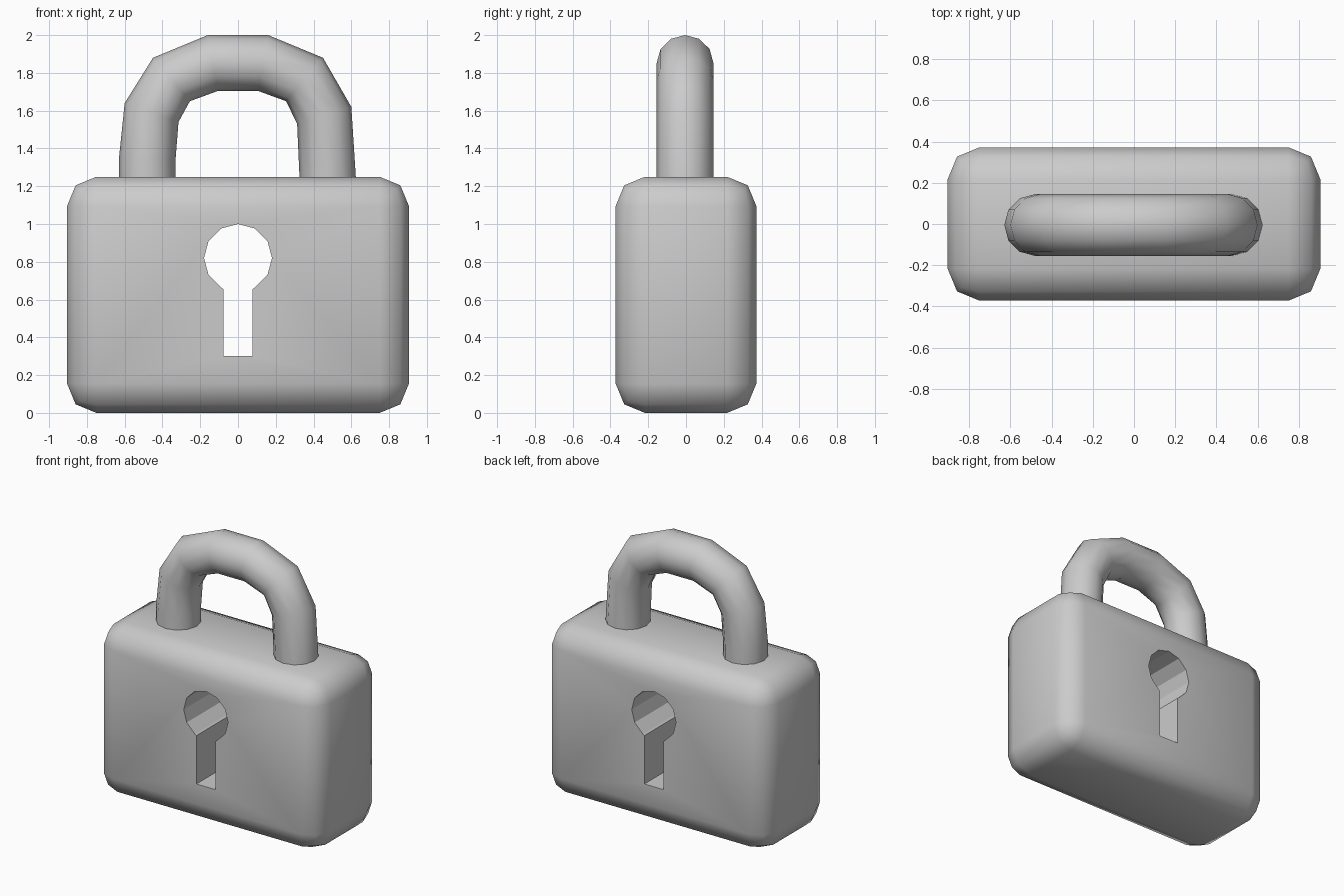
import bpy, bmesh
from math import sin, cos, pi, radians

if "Cube" in bpy.data.objects:
    bpy.data.objects.remove(bpy.data.objects["Cube"])


def make_object(name, bm):
    bmesh.ops.recalc_face_normals(bm, faces=bm.faces)
    mesh = bpy.data.meshes.new(name)
    bm.to_mesh(mesh)
    bm.free()
    ob = bpy.data.objects.new(name, mesh)
    bpy.context.collection.objects.link(ob)
    return ob


def activate(ob):
    bpy.ops.object.select_all(action='DESELECT')
    ob.select_set(True)
    bpy.context.view_layer.objects.active = ob


# Body: box with a two-segment rounded edge
bm = bmesh.new()
bmesh.ops.create_cube(bm, size=1)
for v in bm.verts:
    v.co = (v.co.x * 1.81, v.co.y * 0.745, (v.co.z + 0.5) * 1.25)
bmesh.ops.bevel(bm, geom=bm.edges[:], offset=0.155, segments=2,
                profile=0.5, affect='EDGES')
body = make_object("lock_body", bm)

# Keyhole cutter: twelve-sided circle joined to a straight slot
profile = [(0.18 * cos(radians(a)), 0.82 + 0.18 * sin(radians(a)))
           for a in range(-60, 241, 30)]
profile += [(-0.077, 0.655), (-0.077, 0.30), (0.077, 0.30), (0.077, 0.655)]
bm = bmesh.new()
face = bm.faces.new([bm.verts.new((x, -1, z)) for x, z in profile])
ext = bmesh.ops.extrude_face_region(bm, geom=[face])
bmesh.ops.translate(bm, vec=(0, 2, 0),
                    verts=[g for g in ext["geom"] if isinstance(g, bmesh.types.BMVert)])
cutter = make_object("keyhole_cutter", bm)
cutter.hide_render = True

# Cut the keyhole right through the body
mod = body.modifiers.new("keyhole", 'BOOLEAN')
mod.operation = 'DIFFERENCE'
mod.solver = 'EXACT'
mod.object = cutter
activate(body)
bpy.ops.object.modifier_apply(modifier=mod.name)
bpy.data.objects.remove(cutter, do_unlink=True)
bpy.ops.object.shade_smooth_by_angle(angle=radians(50))

# Keyhole walls stay faceted
for p in body.data.polygons:
    if abs(p.center.x) < 0.2 and 0.25 < p.center.z < 1.02 and abs(p.normal.y) < 0.1:
        p.use_smooth = False

# Shackle: twelve-sided rings spanning outer and inner arch outlines
outer = [(-0.63, 1.15), (-0.63, 1.35), (-0.60, 1.64), (-0.45, 1.88), (-0.16, 2.0),
         (0.16, 2.0), (0.45, 1.88), (0.60, 1.62), (0.63, 1.15)]
inner = [(-0.33, 1.15), (-0.33, 1.35), (-0.315, 1.54), (-0.255, 1.65), (-0.105, 1.705),
         (0.105, 1.705), (0.255, 1.65), (0.313, 1.53), (0.33, 1.15)]
SIDES = 12
bm = bmesh.new()
rings = []
for (ox, oz), (ix, iz) in zip(outer, inner):
    cx, cz, rx, rz = (ox + ix) / 2, (oz + iz) / 2, (ox - ix) / 2, (oz - iz) / 2
    ring = []
    for k in range(SIDES):
        a = 2 * pi * k / SIDES
        ring.append(bm.verts.new((cx + rx * cos(a), -0.005 + 0.15 * sin(a),
                                  cz + rz * cos(a))))
    rings.append(ring)
for r0, r1 in zip(rings, rings[1:]):
    for k in range(SIDES):
        n = (k + 1) % SIDES
        bm.faces.new((r0[k], r0[n], r1[n], r1[k]))
bm.faces.new(rings[0])
bm.faces.new(rings[-1])
shackle = make_object("shackle", bm)
activate(shackle)
bpy.ops.object.shade_smooth_by_angle(angle=radians(50))
